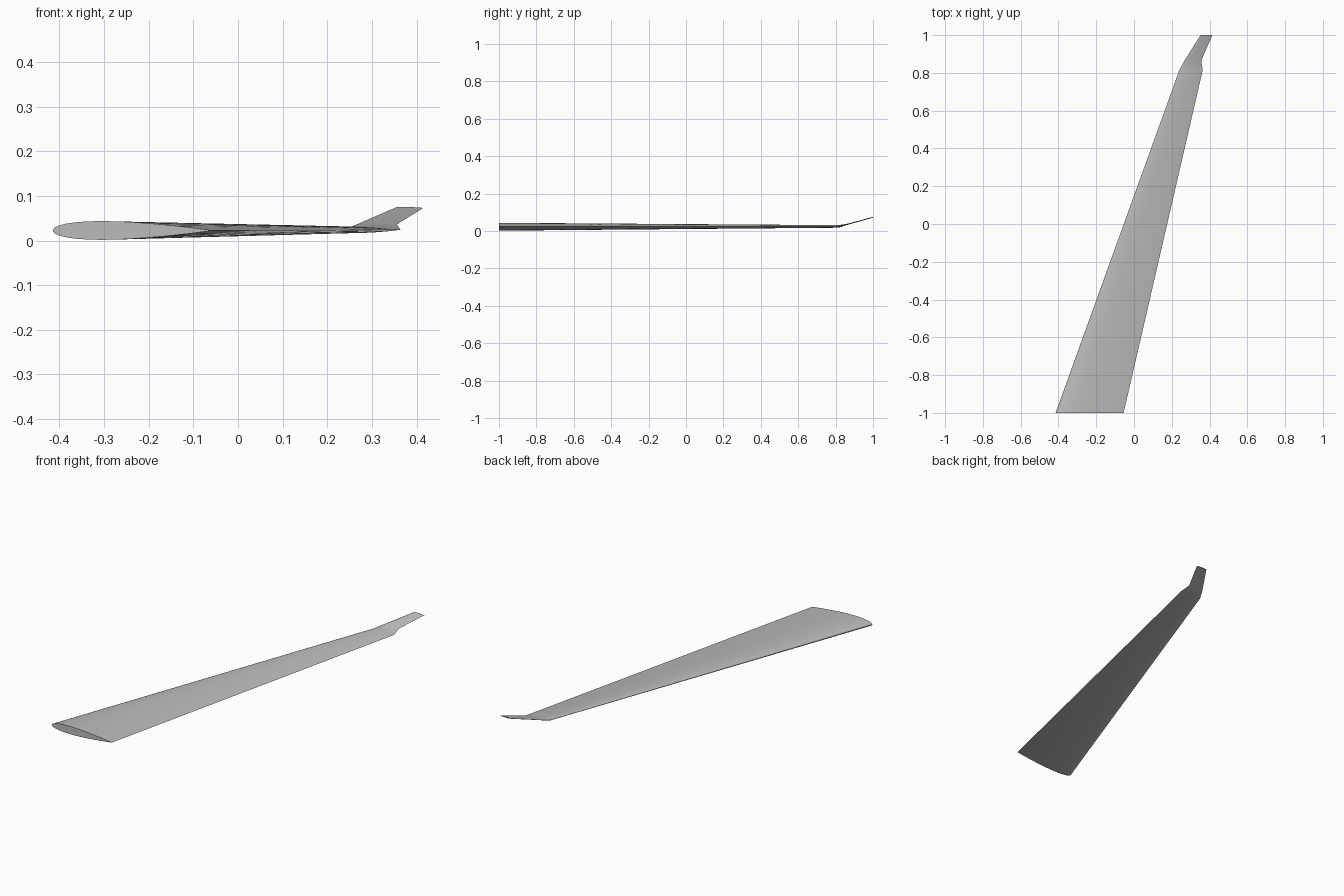
import bpy, bmesh, math

cube = bpy.data.objects.get("Cube")
if cube:
    bpy.data.objects.remove(cube, do_unlink=True)

grey = bpy.data.materials.new("light_grey")
grey.use_nodes = True
colour = (0.5, 0.5, 0.5, 1)
grey.diffuse_color = colour
grey.node_tree.nodes["Principled BSDF"].inputs["Base Color"].default_value = colour

STEPS = 16


def half_thickness(t):
    """Symmetric aerofoil, scaled so that its thickest point is 1."""
    return 10 * (0.2969 * math.sqrt(t) - 0.126 * t - 0.3516 * t**2
                 + 0.2843 * t**3 - 0.1036 * t**4)


def section(lead, trail, y, z, half):
    """Closed aerofoil loop: over the top to the trailing edge, back below."""
    ts = [(1 - math.cos(math.pi * i / STEPS)) / 2 for i in range(STEPS + 1)]
    loop = [(t, half_thickness(t) if t < 1 else 0) for t in ts]
    loop += [(t, -half_thickness(t)) for t in ts[-2:0:-1]]
    return [(lead + t * (trail - lead), y, z + h * half) for t, h in loop]


# Stations: leading x, trailing x, y, z, half thickness
stations = [
    (-0.415, -0.055, -1.0, 0.0225, 0.021),
    (0.24, 0.364, 0.815, 0.024, 0.0068),
    (0.267, 0.356, 0.865, 0.036, 0.003),
    (0.352, 0.415, 1.0, 0.073, 0.0025),
]

# Swept wing with an upturned tip, lofted through the stations
bm = bmesh.new()
rings = [[bm.verts.new(p) for p in section(*s)] for s in stations]
for a, b in zip(rings, rings[1:]):
    for i in range(len(a)):
        j = (i + 1) % len(a)
        bm.faces.new((a[i], a[j], b[j], b[i]))
bm.faces.new(rings[0])
bm.faces.new(rings[-1])
bmesh.ops.recalc_face_normals(bm, faces=bm.faces)

mesh = bpy.data.meshes.new("wing")
bm.to_mesh(mesh)
bm.free()
mesh.materials.append(grey)
wing = bpy.data.objects.new("wing", mesh)
bpy.context.collection.objects.link(wing)
bpy.context.view_layer.objects.active = wing
wing.select_set(True)
bpy.ops.object.shade_smooth_by_angle(angle=math.radians(35))
